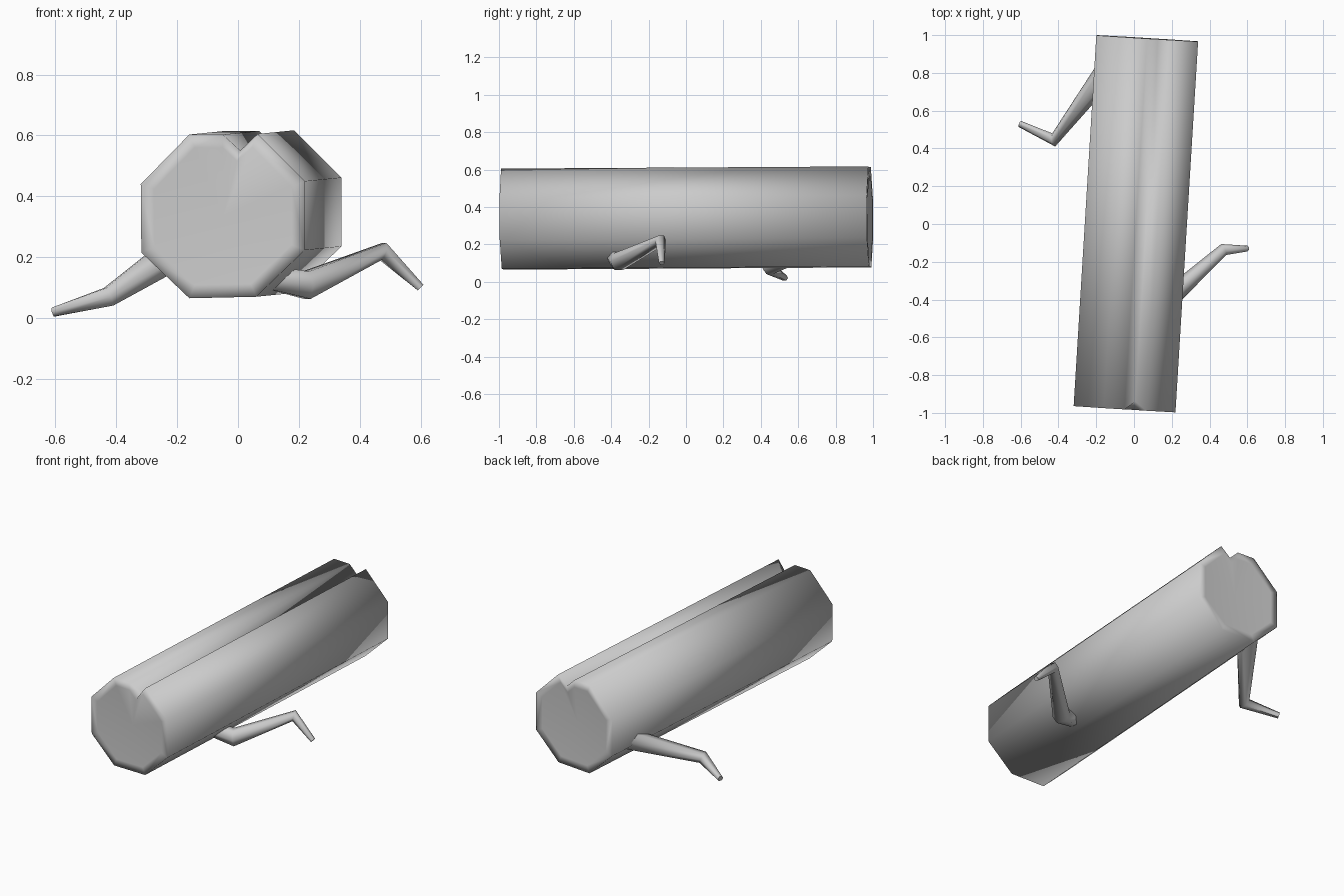
import bpy, bmesh, math
from mathutils import Vector

if "Cube" in bpy.data.objects:
    bpy.data.objects.remove(bpy.data.objects["Cube"])


def finish(name, bm):
    bmesh.ops.recalc_face_normals(bm, faces=bm.faces)
    me = bpy.data.meshes.new(name)
    bm.to_mesh(me)
    bm.free()
    ob = bpy.data.objects.new(name, me)
    bpy.context.collection.objects.link(ob)
    for p in me.polygons:
        p.use_smooth = True
    return ob


def bridge(bm, a, b):
    n = len(a)
    for i in range(n):
        bm.faces.new((a[i], a[(i + 1) % n], b[(i + 1) % n], b[i]))


# Log: octagon with a V groove along the top
profile = [(0.27, 0.115), (0.115, 0.27), (0.055, 0.215), (0.0, 0.268),
           (-0.11, 0.268), (-0.27, 0.105), (-0.268, -0.12), (-0.11, -0.27),
           (0.11, -0.265), (0.27, -0.112)]
front, back = Vector((-0.05, -0.98, 0.335)), Vector((0.07, 0.983, 0.347))
axis = (back - front).normalized()
side = axis.cross(Vector((0, 0, 1))).normalized()
up = side.cross(axis)


def ring(bm, centre, scale, notch=0.0):
    verts = []
    for i, (x, z) in enumerate(profile):
        p = centre + side * x * scale + up * z * scale
        if i == 2:
            p += axis * notch
        verts.append(bm.verts.new(p))
    return verts


bm = bmesh.new()
f, b = ring(bm, front, 1, 0.045), ring(bm, back, 1)
bridge(bm, f, b)
# Ends: narrow rim around a shallow hollow
for outer, centre, inward in ((f, front, axis), (b, back, -axis)):
    rim = ring(bm, centre, 0.84)
    bridge(bm, outer, rim)
    hub = bm.verts.new(centre + inward * 0.03)
    for i in range(len(rim)):
        bm.faces.new((rim[i], rim[(i + 1) % len(rim)], hub))
finish("log", bm)


# Branches: tapered bent tubes
def branch(name, path, radii, sides=6):
    pts = [Vector(p) for p in path]
    bm = bmesh.new()
    rings = []
    for i, p in enumerate(pts):
        d = Vector()
        if i > 0:
            d += (p - pts[i - 1]).normalized()
        if i < len(pts) - 1:
            d += (pts[i + 1] - p).normalized()
        d.normalize()
        u = d.cross(Vector((0, 0, 1))).normalized()
        v = u.cross(d)
        rings.append([bm.verts.new(p + radii[i] * (u * math.cos(t) + v * math.sin(t)))
                      for t in (2 * math.pi * k / sides for k in range(sides))])
    for a, c in zip(rings, rings[1:]):
        bridge(bm, a, c)
    bm.faces.new(rings[0])
    bm.faces.new(rings[-1])
    ob = finish(name, bm)
    bpy.ops.object.select_all(action='DESELECT')
    bpy.context.view_layer.objects.active = ob
    ob.select_set(True)
    bpy.ops.object.shade_smooth_by_angle(angle=math.radians(65))


branch("right_branch",
       [(0.12, -0.38, 0.13), (0.225, -0.36, 0.108), (0.475, -0.135, 0.22), (0.60, -0.13, 0.10)],
       [0.045, 0.052, 0.032, 0.015])
branch("left_branch",
       [(-0.16, 0.79, 0.245), (-0.425, 0.445, 0.07), (-0.605, 0.53, 0.02)],
       [0.06, 0.036, 0.017])
